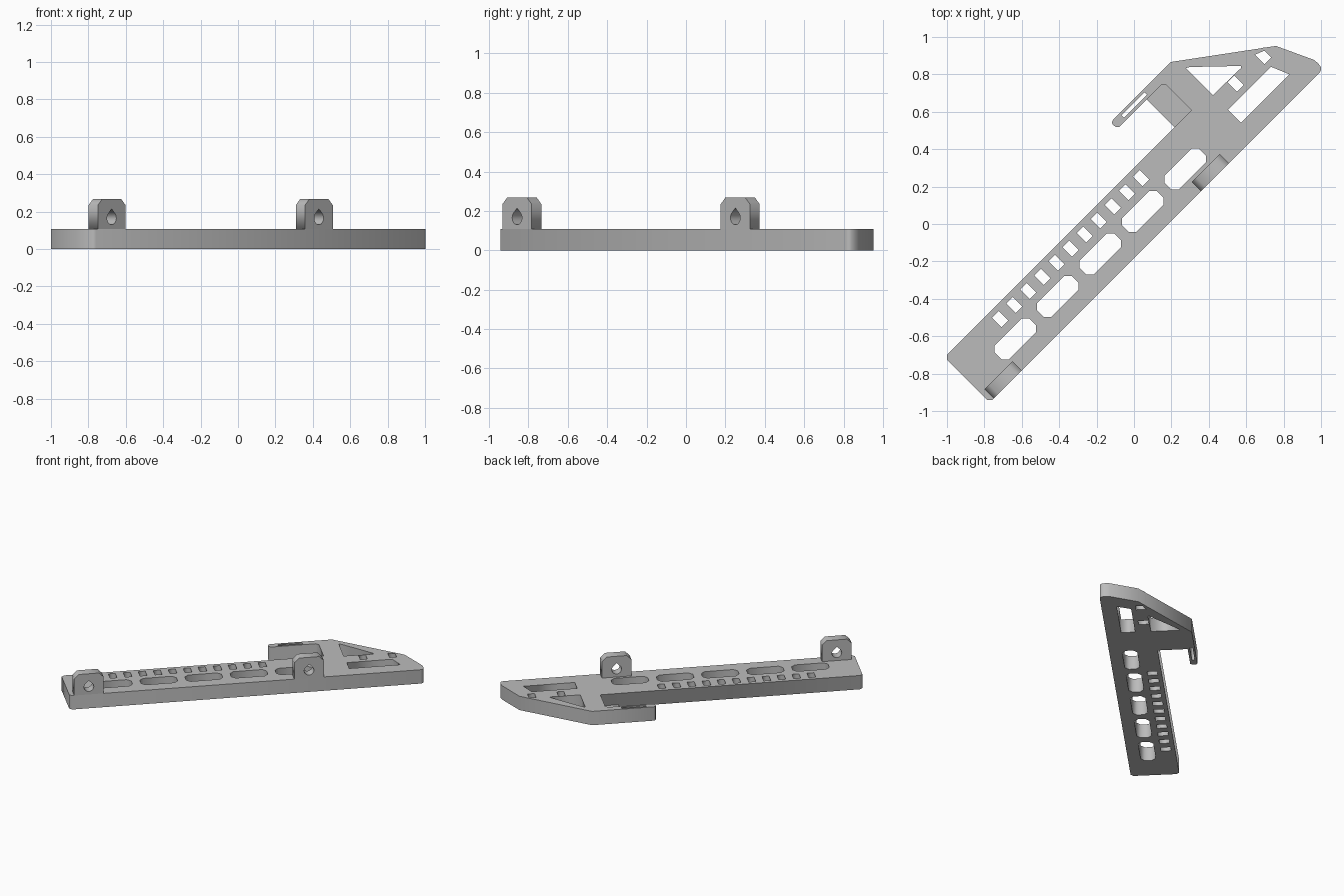
import bpy, math
from mathutils import Matrix

if "Cube" in bpy.data.objects:
    bpy.data.objects.remove(bpy.data.objects["Cube"])

H = 0.107          # plate thickness
TAB_TOP = 0.267    # top of the upright tabs
EDGE_A, EDGE_B = 0.212, -0.129   # long edges of the plate across its width

grey = bpy.data.materials.new("light grey")
grey.diffuse_color = (0.5, 0.5, 0.5, 1)
grey.use_nodes = True
grey.node_tree.nodes["Principled BSDF"].inputs["Base Color"].default_value = grey.diffuse_color

DIAGONAL = Matrix.Rotation(math.radians(45), 4, 'Z')
UPRIGHT = DIAGONAL @ Matrix.Rotation(math.radians(90), 4, 'X')


def extrude(name, loops, depth, frame, offset):
    """Fill an outline with holes and extrude it to a mesh in the given frame."""
    curve = bpy.data.curves.new(name, 'CURVE')
    curve.dimensions = '2D'
    curve.fill_mode = 'BOTH'
    curve.extrude = depth / 2
    for loop in loops:
        spline = curve.splines.new('POLY')
        spline.points.add(len(loop) - 1)
        for point, (x, y) in zip(spline.points, loop):
            point.co = (x, y, 0, 1)
        spline.use_cyclic_u = True
    temp = bpy.data.objects.new(name + "_curve", curve)
    bpy.context.collection.objects.link(temp)
    graph = bpy.context.evaluated_depsgraph_get()
    mesh = bpy.data.meshes.new_from_object(temp.evaluated_get(graph))
    bpy.data.objects.remove(temp)
    mesh.transform(frame @ Matrix.Translation((0, 0, offset)))
    mesh.materials.clear()
    mesh.materials.append(grey)
    obj = bpy.data.objects.new(name, mesh)
    bpy.context.collection.objects.link(obj)
    return obj


def rect(u, v, a, b, c=0):
    """Rectangle of half sizes a, b with optional corner chamfer c."""
    if not c:
        return [(u - a, v - b), (u + a, v - b), (u + a, v + b), (u - a, v + b)]
    return [(u - a + c, v - b), (u + a - c, v - b), (u + a, v - b + c), (u + a, v + b - c),
            (u + a - c, v + b), (u - a + c, v + b), (u - a, v + b - c), (u - a, v - b + c)]


# Plate outline: straight bar, rounded tip, wide head and thin side arm
outline = [(-1.202, EDGE_A), (-1.221, 0.193), (-1.221, -0.110), (-1.202, EDGE_B),
           (1.278, EDGE_B), (1.292, -0.124), (1.300, -0.112), (1.304, -0.088), (1.300, -0.058),
           (1.210, 0.136), (0.752, 0.473), (0.314, 0.473), (0.300, 0.467), (0.295, 0.454),
           (0.299, 0.435), (0.310, 0.423), (0.628, 0.423), (0.647, 0.405), (0.647, EDGE_A)]

# Row of long windows, row of small slots, head openings, arm slot
holes = [rect(0.401 - 0.321 * i, 0.014, 0.130, 0.053, 0.027) for i in range(5)]
holes += [rect(0.200 - 0.1066 * i, 0.147, 0.025, 0.036) for i in range(11)]
holes += [rect(u, 0.147, 0.025, 0.036) for u in (0.915, 1.123)]
holes += [[(0.786, 0.393), (0.786, 0.189), (0.994, 0.185), (1.002, 0.193), (0.805, 0.382)],
          [(0.788, 0.077), (0.788, -0.021), (1.153, -0.021), (1.112, 0.077)],
          rect(0.450, 0.449, 0.087, 0.010)]
extrude("plate", [outline] + holes, H, DIAGONAL, H / 2)

# Thin floor of the pocket beside the arm
shelf = [(0.518, EDGE_A), (0.647, EDGE_A), (0.647, 0.405), (0.628, 0.423), (0.518, 0.423)]
extrude("pocket_floor", [shelf], 0.02, DIAGONAL, 0.01)

# Upright tabs with chamfered tops and teardrop holes
THICK, CH, R = 0.070, 0.033, 0.035
for name, u in (("front_tab", -1.084), ("rear_tab", 0.483)):
    a = 0.105
    tab = [(u - a, H), (u + a, H), (u + a, TAB_TOP - CH), (u + a - CH, TAB_TOP),
           (u - a + CH, TAB_TOP), (u - a, TAB_TOP - CH)]
    arc = [math.radians(135 + 270 * i / 18) for i in range(19)]
    drop = [(u + R * math.cos(t), 0.165 + R * math.sin(t)) for t in arc]
    drop.append((u, 0.165 + R * math.sqrt(2)))
    extrude(name, [tab, drop], THICK, UPRIGHT, -EDGE_B - THICK / 2)
